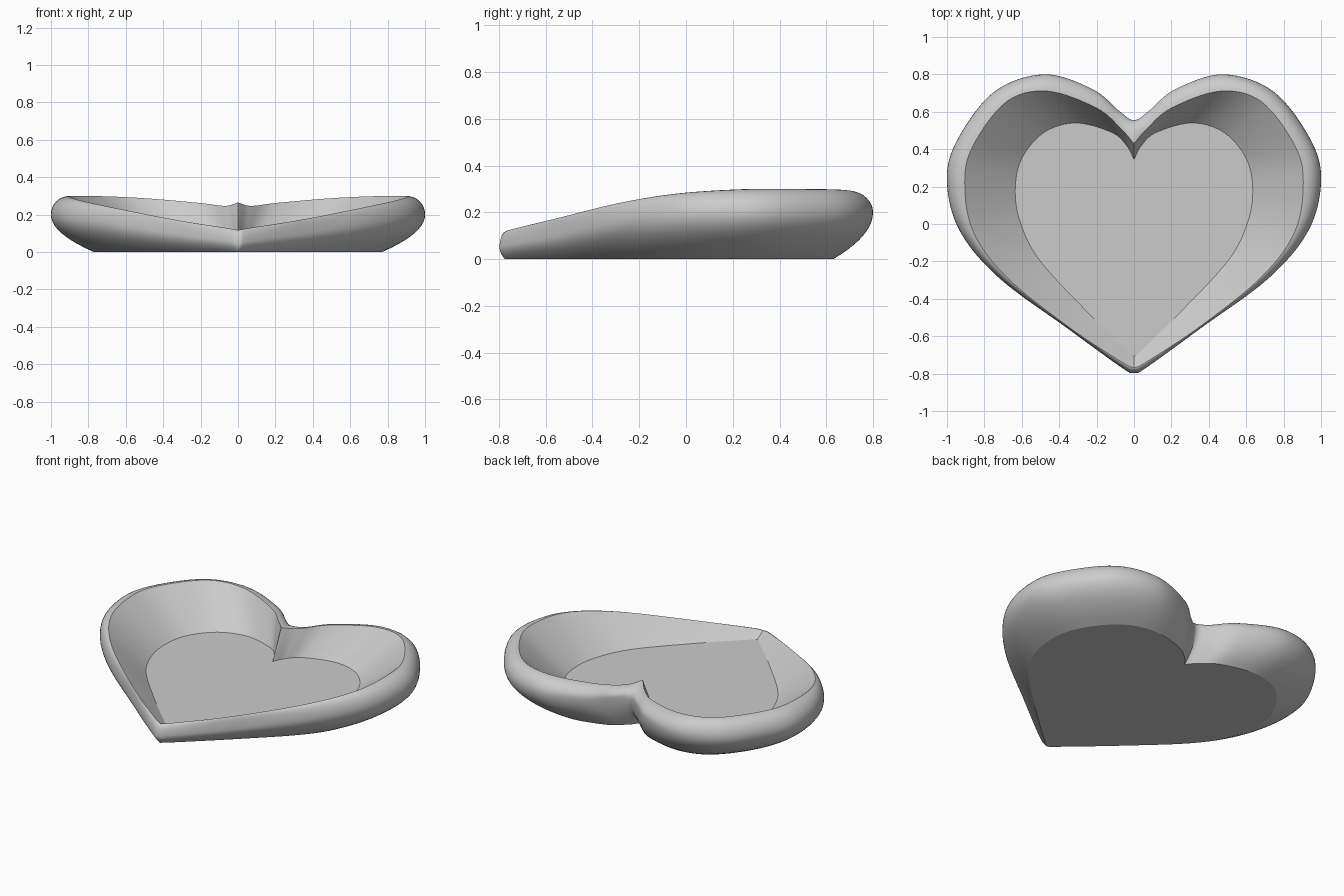
import bpy
import bmesh
import math
from mathutils import Vector

cube = bpy.data.objects.get("Cube")
if cube:
    bpy.data.objects.remove(cube, do_unlink=True)

STEPS = 8        # samples between outline stations
FLOOR_Z = 0.085

# Half outlines, from the notch at the back round to the tip at the front
base = [(0, .45), (.05, .51), (.16, .585), (.38, .63), (.57, .57), (.72, .39),
        (.77, .2), (.73, -.02), (.6, -.22), (.31, -.5), (.06, -.725), (0, -.775)]
outer = [(0, .555), (.08, .605), (.22, .72), (.48, .8), (.75, .705), (.95, .44),
         (1, .22), (.93, -.04), (.72, -.29), (.36, -.555), (.07, -.765), (0, -.797)]
rim = [(0, .43), (.07, .51), (.2, .62), (.46, .71), (.68, .655), (.86, .42),
       (.905, .22), (.86, -.04), (.68, -.285), (.35, -.55), (.07, -.735), (0, -.77)]
floor = [(0, .345), (.04, .42), (.12, .49), (.31, .54), (.48, .49), (.6, .35),
         (.635, .18), (.605, 0), (.5, -.2), (.24, -.48), (.05, -.665), (0, -.71)]
outer_z = [.2, .2, .2, .2, .2, .2, .2, .19, .16, .1, .06, .05]
rim_z = [.265, .247, .262, .285, .297, .3, .298, .28, .24, .175, .13, .118]


def heart_loop(outline, heights, rounded=False):
    """Smooth closed heart through the stations; ends are rounded or pointed."""
    pts = [Vector((x, y, z)) for (x, y), z in zip(outline, heights)]

    def phantom(end, nxt):
        if rounded:
            return Vector((-nxt.x, nxt.y, nxt.z))
        return 2 * end - nxt

    pts = [phantom(pts[0], pts[1])] + pts + [phantom(pts[-1], pts[-2])]
    half = []
    for a, b, c, d in zip(pts, pts[1:], pts[2:], pts[3:]):
        for i in range(STEPS):
            t = i / STEPS
            half.append(0.5 * (2 * b + (c - a) * t
                               + (2 * a - 5 * b + 4 * c - d) * t ** 2
                               + (3 * b - a - 3 * c + d) * t ** 3))
    half.append(pts[-2])
    mirrored = [Vector((-p.x, p.y, p.z)) for p in half[-2:0:-1]]
    return half + mirrored


def blend(lower, upper, across, up):
    """Loop part way between two loops, with separate plan and height factors."""
    result = []
    for p, q in zip(lower, upper):
        v = p.lerp(q, across)
        v.z = p.z + (q.z - p.z) * up
        result.append(v)
    return result


flat = [0] * len(base)
base_loop = heart_loop(base, flat)
outer_loop = heart_loop(outer, outer_z, rounded=True)
rim_loop = heart_loop(rim, rim_z)
floor_loop = heart_loop(floor, [FLOOR_Z] * len(floor))

loops = []
# Flared outside wall
for i in range(10):
    t = i / 10
    loops.append(blend(base_loop, outer_loop, 1 - (1 - t) ** 2, t))
# Rolled lip
for i in range(9):
    angle = i / 8 * math.pi / 2
    loops.append(blend(outer_loop, rim_loop, 1 - math.cos(angle), math.sin(angle)))
# Sloping inside wall
for i in range(1, 6):
    loops.append(blend(rim_loop, floor_loop, i / 5, i / 5))

bm = bmesh.new()
rings = [[bm.verts.new(p) for p in loop] for loop in loops]
count = len(rings[0])
for low, high in zip(rings, rings[1:]):
    for i in range(count):
        j = (i + 1) % count
        bm.faces.new((low[i], low[j], high[j], high[i]))
# Flat underside and flat inside floor
bm.faces.new(rings[0])
bm.faces.new(rings[-1])
bmesh.ops.recalc_face_normals(bm, faces=bm.faces)

mesh = bpy.data.meshes.new("heart_dish")
bm.to_mesh(mesh)
bm.free()
dish = bpy.data.objects.new("heart_dish", mesh)
bpy.context.collection.objects.link(dish)

# Plain grey finish
grey = bpy.data.materials.new("plain_grey")
grey.use_nodes = True
color = (0.6, 0.6, 0.6, 1)
grey.diffuse_color = color
grey.node_tree.nodes["Principled BSDF"].inputs["Base Color"].default_value = color
mesh.materials.append(grey)

bpy.ops.object.select_all(action="DESELECT")
dish.select_set(True)
bpy.context.view_layer.objects.active = dish
bpy.ops.object.shade_smooth_by_angle(angle=math.radians(22))
